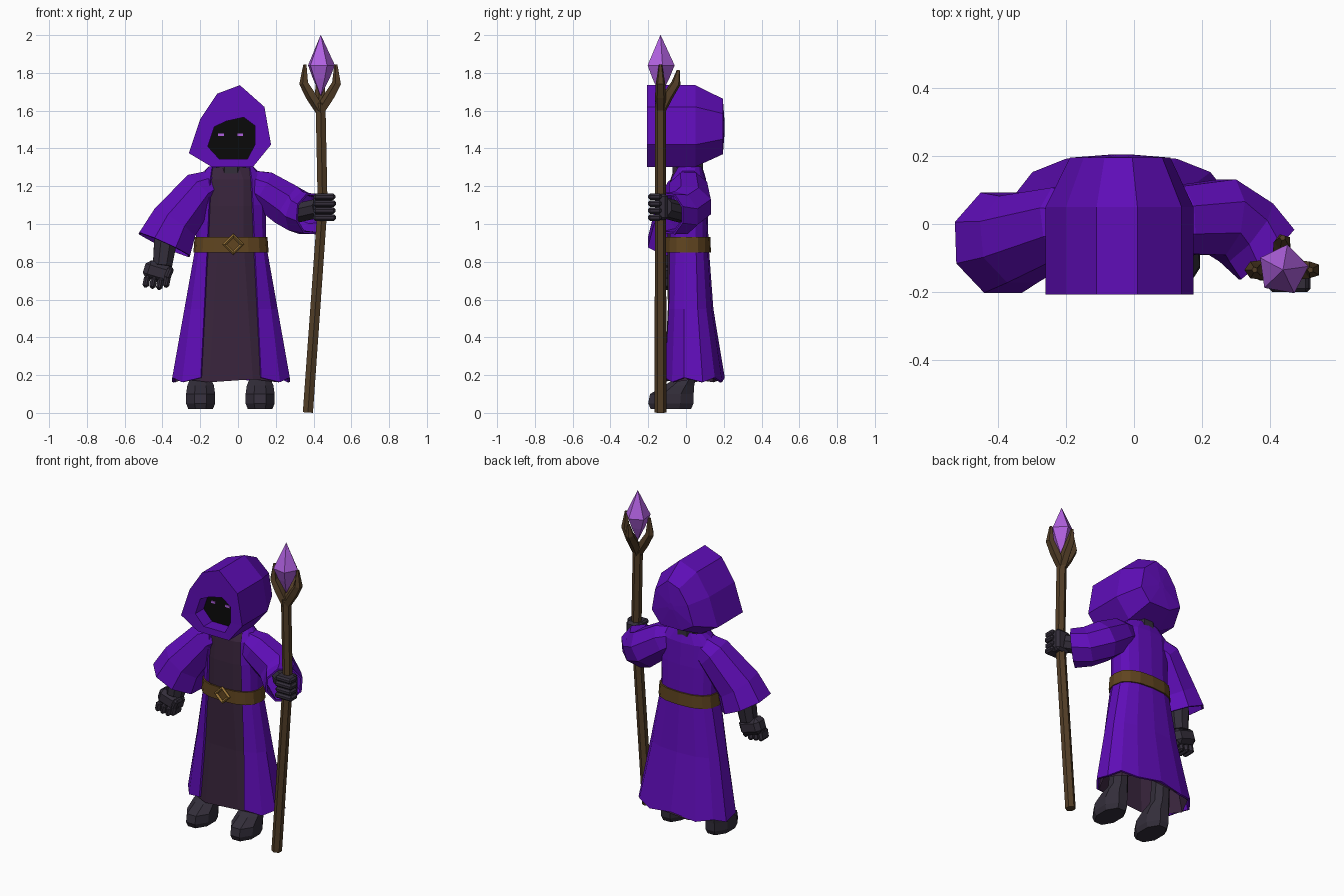
import bpy, bmesh, math
from mathutils import Vector, Matrix

if "Cube" in bpy.data.objects:
    bpy.data.objects.remove(bpy.data.objects["Cube"])


def material(name, rgb):
    m = bpy.data.materials.new(name)
    m.diffuse_color = (*rgb, 1)
    m.use_nodes = True
    m.node_tree.nodes["Principled BSDF"].inputs["Base Color"].default_value = m.diffuse_color
    return m


PURPLE = material("robe purple", (0.115, 0.004, 0.48))
PLUM = material("tunic plum", (0.040, 0.018, 0.045))
CHARCOAL = material("leather charcoal", (0.033, 0.027, 0.042))
BLACK = material("shadow black", (0.003, 0.003, 0.003))
BROWN = material("belt brown", (0.115, 0.058, 0.014))
WOOD = material("staff wood", (0.085, 0.048, 0.020))
GOLD = material("buckle gold", (0.36, 0.20, 0.045))
CRYSTAL = material("crystal violet", (0.44, 0.12, 0.75))


def loft(name, rings, mat, caps=(True, True), closed=True, thick=0):
    """Skin a list of equally long point rings."""
    bm = bmesh.new()
    vs = [[bm.verts.new(p) for p in r] for r in rings]
    n = len(rings[0])
    for a, b in zip(vs, vs[1:]):
        for i in range(n if closed else n - 1):
            j = (i + 1) % n
            bm.faces.new((a[i], a[j], b[j], b[i]))
    for on, ring in zip(caps, (vs[0], vs[-1])):
        if on:
            bm.faces.new(ring)
    bmesh.ops.recalc_face_normals(bm, faces=bm.faces)
    me = bpy.data.meshes.new(name)
    bm.to_mesh(me)
    bm.free()
    me.materials.append(mat)
    ob = bpy.data.objects.new(name, me)
    bpy.context.collection.objects.link(ob)
    if thick:
        s = ob.modifiers.new("thickness", 'SOLIDIFY')
        s.thickness = thick
        s.offset = -1
    return ob


def tube(name, path, mat, sides=8, caps=(True, True), thick=0):
    """Tube through (x, y, z, radius) points."""
    pts = [Vector(p[:3]) for p in path]
    rings = []
    for i, p in enumerate(pts):
        t = (pts[min(i + 1, len(pts) - 1)] - pts[max(i - 1, 0)]).normalized()
        u = Vector((0, 1, 0)).cross(t).normalized()
        v = t.cross(u)
        rings.append([p + path[i][3] * (u * math.cos(a) + v * math.sin(a))
                      for a in (2 * math.pi * (k + .5) / sides for k in range(sides))])
    return loft(name, rings, mat, caps, thick=thick)


def box(name, loc, size, mat, rot=0, bevel=0.012):
    bm = bmesh.new()
    bmesh.ops.create_cube(bm, size=1, matrix=Matrix.Translation(loc)
                          @ Matrix.Rotation(rot, 4, 'Y') @ Matrix.Diagonal((*size, 1)))
    if bevel:
        bmesh.ops.bevel(bm, geom=bm.edges[:], offset=bevel, segments=1, affect='EDGES')
    me = bpy.data.meshes.new(name)
    bm.to_mesh(me)
    bm.free()
    me.materials.append(mat)
    ob = bpy.data.objects.new(name, me)
    bpy.context.collection.objects.link(ob)
    return ob


CX = -0.037  # body centre line


def body_point(a, rx, ry, cy, z):
    """Boxy oval, angle 0 faces the front."""
    f = lambda w: math.copysign(abs(w) ** .8, w)
    return (CX + rx * f(math.sin(a)), cy - ry * f(math.cos(a)), z)


# Robe shell with a front opening: z, rx, ry, cy, half gap
PROFILE = [(0.175, .318, .165, .04, .16), (0.55, .25, .125, .02, .142),
           (0.9, .185, .112, .007, .125), (1.1, .185, .108, .006, .117),
           (1.24, .18, .098, .008, .11), (1.305, .118, .075, .01, .1)]
robe = []
for row, (z, rx, ry, cy, gap) in enumerate(PROFILE):
    a0 = math.asin((gap / rx) ** 1.25)
    robe.append([body_point(a0 + (2 * math.pi - 2 * a0) * i / 12, rx, ry, cy,
                            z + (.012 * (-1) ** i if row == 0 else 0)) for i in range(13)])
loft("robe", robe, PURPLE, (False, False), closed=False, thick=0.012)

# Inner tunic, seen in the opening and below the hem
tunic = [[body_point(2 * math.pi * (i + .5) / 10, rx * .93, ry * .97, cy,
                     z - .005 + (.008 * (-1) ** i if row == 0 else 0)) for i in range(10)]
         for row, (z, rx, ry, cy, gap) in enumerate(PROFILE)]
loft("tunic", tunic, PLUM, (False, True))
tube("neck", [(CX, .01, 1.22, .09), (CX, .01, 1.37, .085)], CHARCOAL)

# Belt and diamond buckle
loft("belt", [[body_point(2 * math.pi * i / 16, rx, ry, .007, z) for i in range(16)]
              for z, rx, ry in ((.85, .185, .112), (.85, .199, .125),
                                (.93, .193, .122), (.93, .18, .112))], BROWN, (False, False))
bpy.ops.mesh.primitive_torus_add(major_segments=4, minor_segments=4, major_radius=.046,
                                 minor_radius=.011, location=(-.025, -.122, .892),
                                 rotation=(math.pi / 2, 0, 0))
buckle = bpy.context.object
buckle.name = "buckle"
buckle.data.materials.append(GOLD)

# Hood: outline and face opening, (x, z)
RIM = [(.01, 1.735), (-.11, 1.69), (-.2, 1.555), (-.26, 1.375),
       (-.14, 1.303), (.08, 1.303), (.175, 1.42), (.14, 1.62)]
OPENING = [(.03, 1.565), (-.06, 1.545), (-.125, 1.515), (-.16, 1.41),
           (-.1, 1.345), (.05, 1.345), (.09, 1.42), (.09, 1.52)]


def hood_ring(pts, y, s=1):
    return [(CX + (x - CX) * s, y, 1.51 + (z - 1.51) * s) for x, z in pts]


loft("hood", [hood_ring(OPENING, -.11), hood_ring(OPENING, -.205), hood_ring(RIM, -.207),
              hood_ring(RIM, .05), hood_ring(RIM, .195, .68), hood_ring(RIM, .205, .1)],
     PURPLE, (False, True))
loft("face_shadow", [hood_ring(OPENING, -.12), hood_ring(OPENING, -.1)], BLACK)
for side, x in (("left", -.09), ("right", .012)):
    box("eye_" + side, (x, -.122, 1.472), (.03, .008, .014), CRYSTAL, bevel=0)

# Sleeves
tube("sleeve_hanging", [(-.1, .01, 1.23, .07), (-.2, .005, 1.18, .112), (-.34, -.045, 1.0, .14),
                        (-.39, -.055, .89, .16)], PURPLE, 8, (True, False), .012)
tube("sleeve_raised", [(.04, .01, 1.225, .07), (.13, .012, 1.185, .108), (.26, .02, 1.1, .122),
                       (.33, -.025, 1.06, .118), (.39, -.09, 1.055, .116)],
     PURPLE, 8, (True, False), .012)

# Hanging arm and fist
tube("forearm_hanging", [(-.35, -.04, 1.02, .055), (-.385, -.055, .9, .065),
                         (-.4, -.065, .78, .055)], CHARCOAL)
box("fist", (-.425, -.07, .745), (.15, .1, .1), CHARCOAL, .3, .025)
for i in range(4):
    box("fist_finger", (-.485 + .036 * i, -.09, .695 - .006 * (i % 3)),
        (.034, .085, .065), CHARCOAL, .2)
box("fist_thumb", (-.365, -.1, .74), (.035, .07, .07), CHARCOAL, .4)

# Raised arm and gripping hand
tube("forearm_raised", [(.32, -.02, 1.06, .055), (.43, -.115, 1.085, .055)], CHARCOAL)
box("grip_palm", (.45, -.13, 1.09), (.1, .07, .14), CHARCOAL, 0, .015)
for i in range(4):
    box("grip_finger", (.458, -.165, 1.034 + .037 * i), (.122 - .008 * (i % 2), .07, .034),
        CHARCOAL, 0, .01)

# Boots
for side, x in (("left", -.198), ("right", .117)):
    rows = [(.02, -.08, .07, .115), (.05, -.08, .083, .13), (.1, -.075, .083, .125),
            (.145, -.035, .076, .085), (.18, -.005, .06, .06), (.36, .01, .055, .055)]
    loft("boot_" + side, [[(x + rx * math.cos(a), cy + ry * math.sin(a), z)
                           for a in (math.pi * (k + .5) / 4 for k in range(8))]
                          for z, cy, rx, ry in rows], CHARCOAL)

# Staff with three prongs
SY = -.135
tube("staff", [(.37, SY, .002, .031), (.448, SY, 1.1, .03), (.437, SY, 1.64, .03)], WOOD, 6)
for name, dx, dy, top in (("left", -1, 0, 1.845), ("right", 1, 0, 1.845), ("back", 0, 1, 1.815)):
    tube("prong_" + name, [(.437, SY, 1.6, .028),
                           (.437 + .05 * dx, SY + .04 * dy, 1.68, .03),
                           (.437 + .087 * dx, SY + .082 * dy, 1.745, .026),
                           (.437 + .082 * dx, SY + .095 * dy, top, .009)], WOOD, 5)

# Faceted crystal
loft("crystal", [[(.438 + r * math.cos(a), SY + r * math.sin(a), z)
                  for a in (math.radians(80 + 72 * k) for k in range(5))]
                 for z, r in ((1.68, .002), (1.77, .047), (1.84, .076), (2.0, .001))], CRYSTAL)
